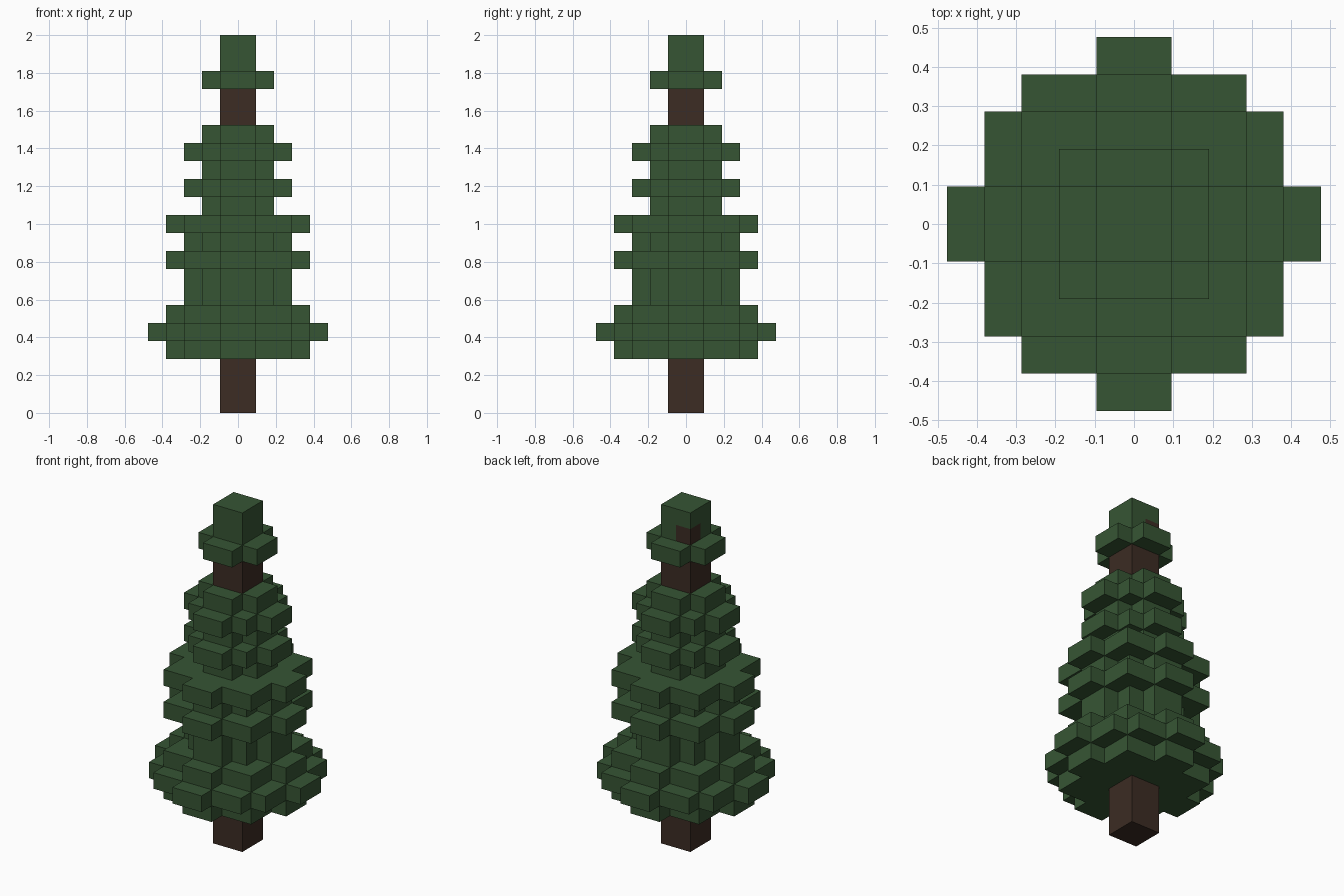
import bpy
import bmesh

cube = bpy.data.objects.get("Cube")
if cube:
    bpy.data.objects.remove(cube, do_unlink=True)

UNIT = 2 / 21  # edge of one block


def make_material(name, rgb):
    mat = bpy.data.materials.new(name)
    mat.use_nodes = True
    color = (*rgb, 1)
    mat.diffuse_color = color
    mat.node_tree.nodes["Principled BSDF"].inputs["Base Color"].default_value = color
    return mat


needle_green = make_material("needle green", (0.037, 0.091, 0.034))
bark_brown = make_material("bark brown", (0.045, 0.025, 0.017))


def stepped_outline(widths):
    """Four-fold stepped outline from the half-width of each row of blocks."""
    quarter = []
    for row, w in enumerate(widths):
        if row and w != widths[row - 1]:
            quarter.append((w, row))
        if row == len(widths) - 1 or widths[row + 1] != w:
            quarter.append((w, row + 1))
    outline = []
    for _ in range(4):
        outline += quarter
        quarter = [(-y, x) for x, y in quarter]
    return outline


def prism(name, outline, bottom, height, mat):
    bm = bmesh.new()
    base = bm.faces.new([bm.verts.new((x * UNIT, y * UNIT, bottom * UNIT))
                         for x, y in outline])
    result = bmesh.ops.extrude_face_region(bm, geom=[base], use_keep_orig=True)
    top = [v for v in result["geom"] if isinstance(v, bmesh.types.BMVert)]
    bmesh.ops.translate(bm, verts=top, vec=(0, 0, height * UNIT))
    bmesh.ops.recalc_face_normals(bm, faces=bm.faces)
    mesh = bpy.data.meshes.new(name)
    bm.to_mesh(mesh)
    bm.free()
    mesh.materials.append(mat)
    obj = bpy.data.objects.new(name, mesh)
    bpy.context.collection.objects.link(obj)
    return obj


# Cross-sections of the foliage, from widest to narrowest
SKIRT = stepped_outline([5, 4, 4, 3, 1])
WIDE = stepped_outline([4, 3, 3, 1])
MIDDLE = stepped_outline([3, 2, 1])
NARROW = stepped_outline([2, 1])
POST = stepped_outline([1])

# Trunk, showing below the skirt and under the crown
prism("lower_trunk", POST, 0, 3, bark_brown)
prism("upper_trunk", POST, 15, 3, bark_brown)

# Foliage tiers stacked upward: cross-section and height in blocks
level = 3
tiers = [(WIDE, 1), (SKIRT, 1), (WIDE, 1), (MIDDLE, 2), (WIDE, 1), (MIDDLE, 1),
         (WIDE, 1), (NARROW, 1), (MIDDLE, 1), (NARROW, 1), (MIDDLE, 1), (NARROW, 1)]
for number, (section, height) in enumerate(tiers, 1):
    prism(f"foliage_tier_{number}", section, level, height, needle_green)
    level += height

# Crown, with one bark block showing at its back corner
prism("crown_ring", NARROW, 18, 1, needle_green)
prism("crown_base", [(-1, -1), (1, -1), (1, 1), (0, 1), (0, 0), (-1, 0)],
      19, 1, needle_green)
prism("trunk_tip", [(-1, 0), (0, 0), (0, 1), (-1, 1)], 19, 1, bark_brown)
prism("crown_top", POST, 20, 1, needle_green)
